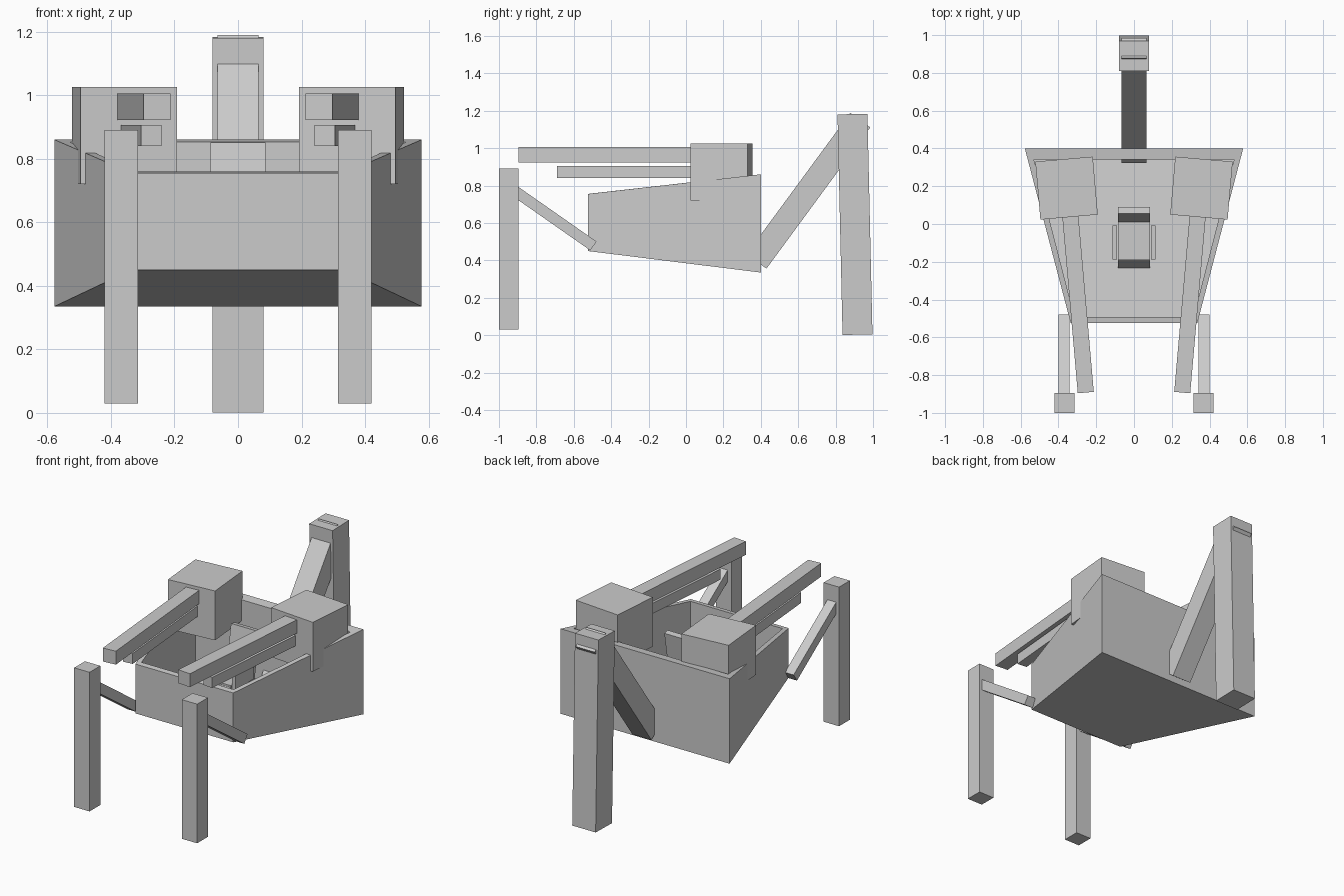
import bpy, bmesh, math
from mathutils import Vector, Matrix

if "Cube" in bpy.data.objects:
    bpy.data.objects.remove(bpy.data.objects["Cube"])


def make(name, bm, matrix=None):
    bmesh.ops.recalc_face_normals(bm, faces=bm.faces)
    me = bpy.data.meshes.new(name)
    bm.to_mesh(me)
    bm.free()
    ob = bpy.data.objects.new(name, me)
    if matrix:
        ob.matrix_world = matrix
    bpy.context.collection.objects.link(ob)
    return ob


def box(name, size, center, matrix=None):
    bm = bmesh.new()
    bmesh.ops.create_cube(bm, size=1)
    bmesh.ops.scale(bm, vec=size, verts=bm.verts)
    bmesh.ops.translate(bm, vec=center, verts=bm.verts)
    return make(name, bm, matrix)


def beam(name, x, start, end, width, depth):
    """Square-ended bar between two (y, z) points, lying in the plane at x."""
    a, b = Vector((x, *start)), Vector((x, *end))
    d = b - a
    angle = math.atan2(-d.y, d.z)
    m = Matrix.Translation((a + b) / 2) @ Matrix.Rotation(angle, 4, 'X')
    return box(name, (width, depth, d.length), (0, 0, 0), m)


# Open-topped wedge hull: outer and inner shells joined at the rim
def ring(bm, front, back):
    (fx, fy, fz), (bx, by, bz) = front, back
    return [bm.verts.new(p) for p in
            ((-fx, fy, fz), (fx, fy, fz), (bx, by, bz), (-bx, by, bz))]


bm = bmesh.new()
rings = [ring(bm, (0.335, -0.525, 0.45), (0.578, 0.40, 0.335)),
         ring(bm, (0.335, -0.525, 0.755), (0.578, 0.40, 0.86)),
         ring(bm, (0.315, -0.493, 0.759), (0.53, 0.342, 0.853)),
         ring(bm, (0.315, -0.493, 0.49), (0.53, 0.342, 0.39))]
for lo, hi in zip(rings, rings[1:]):
    for i in range(4):
        j = (i + 1) % 4
        bm.faces.new((lo[i], lo[j], hi[j], hi[i]))
bm.faces.new(rings[0])
bm.faces.new(rings[-1])
make("hull", bm)

# Rear leg and the heavy strut that carries it
beam("rear_leg", 0, (0.917, 0.003), (0.89, 1.182), 0.16, 0.16)
beam("rear_strut", 0, (0.377, 0.395), (0.932, 1.15), 0.13, 0.132)

# Pilot seat
beam("seat_back", 0, (0.02, 0.55), (0.072, 0.848), 0.172, 0.035)
box("seat_cushion", (0.172, 0.20, 0.05), (0, -0.09, 0.58))
beam("seat_leg_rest", 0, (-0.175, 0.59), (-0.218, 0.44), 0.172, 0.04)

for side, s in (("left", -1), ("right", 1)):
    box(f"seat_arm_{side}", (0.024, 0.18, 0.10), (s * 0.102, -0.097, 0.635))

    # Front legs and struts
    box(f"front_leg_{side}", (0.105, 0.105, 0.86), (s * 0.368, -0.947, 0.46))
    beam(f"front_strut_{side}", s * 0.371, (-0.95, 0.795), (-0.495, 0.477), 0.06, 0.058)

    # Gun pods toed inward, each with a long upper and short lower barrel
    m = Matrix.Translation((s * 0.357, 0.19, 0)) @ Matrix.Rotation(math.radians(-5 * s), 4, 'Z')
    box(f"gun_pod_{side}", (0.305, 0.308, 0.305), (0, 0, 0.8725), m)
    for part, w, h, z, tip in (("upper", 0.085, 0.083, 0.964, -1.087),
                               ("lower", 0.064, 0.065, 0.873, -0.88)):
        box(f"{part}_barrel_{side}", (w, -tip, h), (-s * 0.007, tip / 2, z), m)
